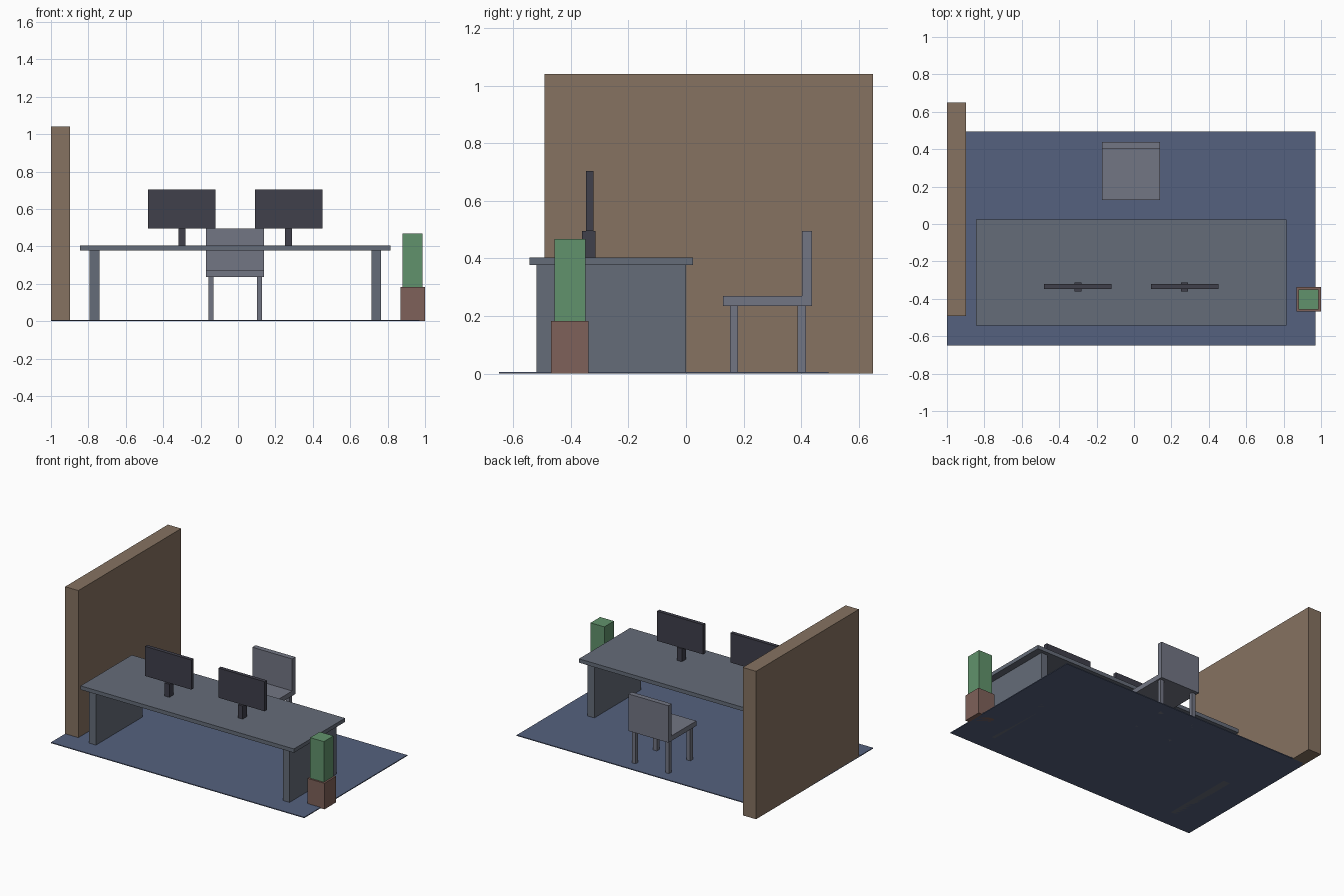
import bpy, bmesh
from mathutils import Vector

if "Cube" in bpy.data.objects:
    bpy.data.objects.remove(bpy.data.objects["Cube"])


def material(name, rgb):
    m = bpy.data.materials.new(name)
    m.diffuse_color = (*rgb, 1)
    m.use_nodes = True
    m.node_tree.nodes["Principled BSDF"].inputs["Base Color"].default_value = m.diffuse_color
    return m


BROWN = material("wood_brown", (0.24, 0.17, 0.12))
BLUE = material("rug_blue", (0.09, 0.12, 0.21))
SLATE = material("desk_slate", (0.13, 0.15, 0.19))
CHAIR = material("chair_grey", (0.17, 0.18, 0.23))
DARK = material("screen_dark", (0.05, 0.05, 0.07))
GREEN = material("leaf_green", (0.12, 0.29, 0.15))
CLAY = material("pot_clay", (0.21, 0.12, 0.10))


def box(name, x, y, z, mat):
    """Box from (min, max) ranges on each axis."""
    lo, hi = Vector((x[0], y[0], z[0])), Vector((x[1], y[1], z[1]))
    centre, size = (lo + hi) / 2, hi - lo
    bm = bmesh.new()
    bmesh.ops.create_cube(bm, size=1)
    bmesh.ops.scale(bm, vec=size, verts=bm.verts)
    mesh = bpy.data.meshes.new(name)
    bm.to_mesh(mesh)
    bm.free()
    mesh.materials.append(mat)
    ob = bpy.data.objects.new(name, mesh)
    ob.location = centre
    bpy.context.collection.objects.link(ob)
    return ob


# Rug and side wall
box("rug", (-1.0, 0.97), (-0.65, 0.495), (0, 0.006), BLUE)
box("side_wall", (-1.0, -0.897), (-0.492, 0.65), (0, 1.04), BROWN)

# Desk: top on two panel legs
box("desk_top", (-0.844, 0.815), (-0.543, 0.025), (0.377, 0.404), SLATE)
for side, cx in (("left", -0.767), ("right", 0.739)):
    box(f"desk_panel_{side}", (cx - 0.026, cx + 0.026), (-0.52, 0.0), (0, 0.377), SLATE)

# Two monitors on block stands
for side, cx in (("left", -0.3), ("right", 0.271)):
    box(f"monitor_stand_{side}", (cx - 0.019, cx + 0.019), (-0.362, -0.314), (0.404, 0.496), DARK)
    box(f"monitor_screen_{side}", (cx - 0.18, cx + 0.18), (-0.347, -0.321), (0.496, 0.704), DARK)

# Chair: seat, backrest, four legs
box("chair_seat", (-0.17, 0.14), (0.128, 0.438), (0.235, 0.27), CHAIR)
box("chair_back", (-0.17, 0.14), (0.402, 0.438), (0.27, 0.495), CHAIR)
for side, cx in (("left", -0.145), ("right", 0.115)):
    for end, cy in (("front", 0.166), ("back", 0.402)):
        box(f"chair_leg_{end}_{side}", (cx - 0.014, cx + 0.014),
            (cy - 0.014, cy + 0.014), (0, 0.235), CHAIR)

# Potted plant
box("plant_pot", (0.868, 1.0), (-0.468, -0.338), (0, 0.183), CLAY)
box("plant_foliage", (0.88, 0.987), (-0.456, -0.349), (0.183, 0.468), GREEN)
